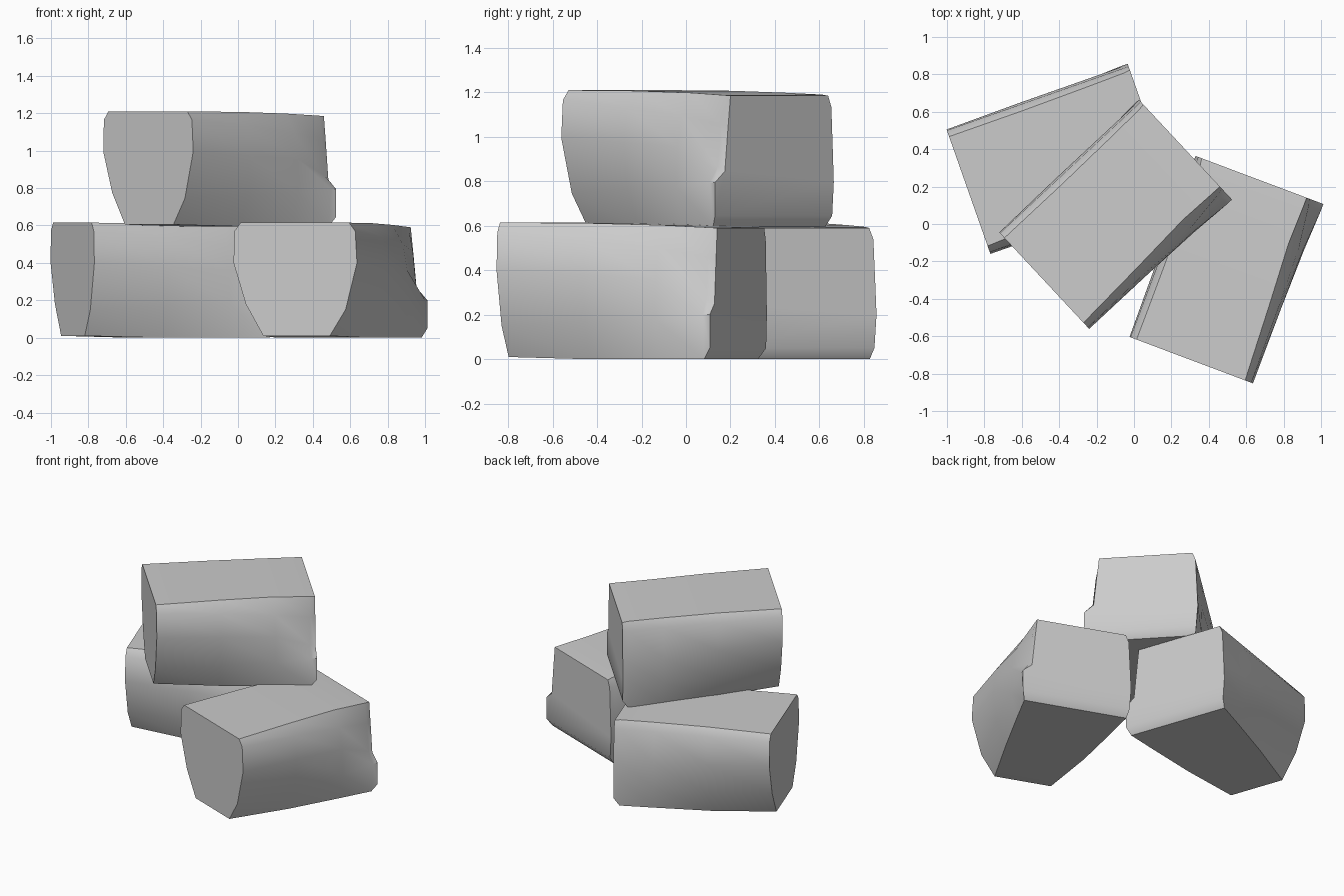
import bpy, bmesh, math

if "Cube" in bpy.data.objects:
    bpy.data.objects.remove(bpy.data.objects["Cube"])

# Cross-sections from front end to back end: (position along length, [(side, height)...])
SECTIONS = [
    (-.515, [(-.31, .615), (.31, .615), (.345, .57), (.355, .40), (.29, .15),
             (.20, .01), (-.18, .01), (-.28, .18), (-.35, .40), (-.345, .57)]),
    (-.10, [(-.31, .612), (.29, .612), (.34, .54), (.355, .38), (.335, .17),
            (.27, .0), (-.26, .0), (-.33, .16), (-.355, .37), (-.345, .56)]),
    (.25, [(-.315, .603), (.27, .603), (.33, .50), (.355, .36), (.36, .18),
           (.32, .0), (-.31, .0), (-.35, .16), (-.355, .33), (-.345, .55)]),
    (.48, [(-.32, .595), (.275, .592), (.30, .46), (.32, .27), (.37, .20),
           (.35, .0), (-.34, .0), (-.36, .2), (-.355, .32), (-.345, .54)]),
    (.515, [(-.325, .59), (.275, .59), (.29, .45), (.31, .25), (.37, .20),
            (.37, .05), (-.35, .05), (-.36, .2), (-.355, .32), (-.345, .54)]),
]


def stone(name, x, y, z, degrees):
    bm = bmesh.new()
    rings = [[bm.verts.new((p, -u, h)) for u, h in prof] for p, prof in SECTIONS]
    # skin between neighbouring sections
    for a, b in zip(rings, rings[1:]):
        n = len(a)
        for i in range(n):
            bm.faces.new((a[i], a[(i + 1) % n], b[(i + 1) % n], b[i]))
    # flat end faces
    bm.faces.new(rings[0])
    bm.faces.new(rings[-1])
    bmesh.ops.recalc_face_normals(bm, faces=bm.faces[:])
    mesh = bpy.data.meshes.new(name)
    bm.to_mesh(mesh)
    bm.free()
    ob = bpy.data.objects.new(name, mesh)
    bpy.context.collection.objects.link(ob)
    ob.location = (x, y, z)
    ob.rotation_euler.z = math.radians(degrees)
    bpy.ops.object.select_all(action='DESELECT')
    ob.select_set(True)
    bpy.context.view_layer.objects.active = ob
    bpy.ops.object.shade_smooth_by_angle(angle=math.radians(50))


# two stones side by side with one resting on top
stone("left_block", -.40, .346, 0, 19.4)
stone("right_block", .485, -.245, 0, 69.4)
stone("top_block", -.105, .05, .595, 43)
